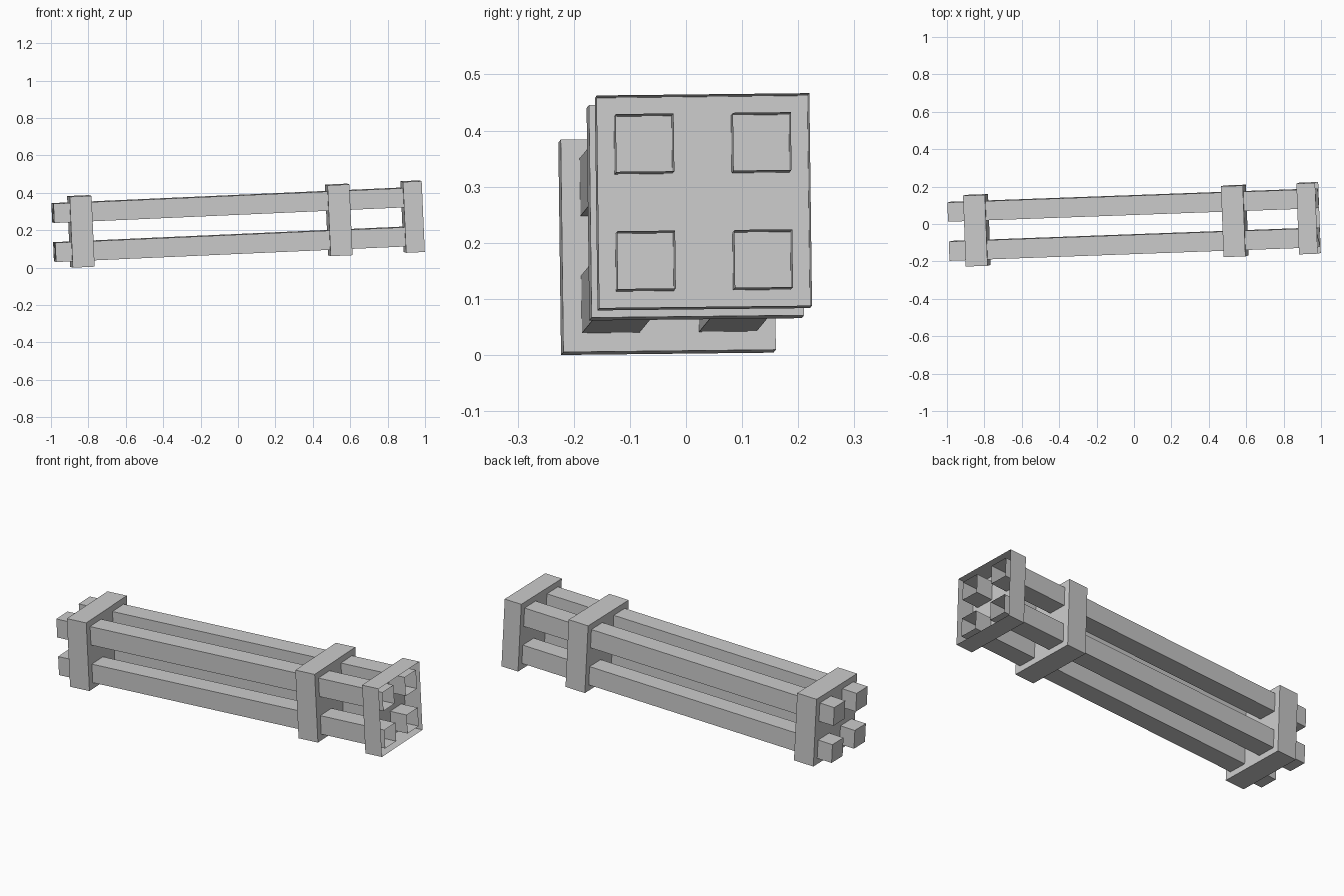
import bpy, bmesh
from mathutils import Matrix

if "Cube" in bpy.data.objects:
    bpy.data.objects.remove(bpy.data.objects["Cube"])

# Whole assembly is slightly turned, pitched up and rolled
FRAME = (Matrix.Translation((0, -0.003, 0.2315))
         @ Matrix.Rotation(0.0365, 4, 'Z')
         @ Matrix.Rotation(-0.0445, 4, 'Y')
         @ Matrix.Rotation(0.011, 4, 'X'))


def box(name, x0, x1, width, y=0.0, z=0.0, open_end=False):
    """Square-section box along local x; optionally without its +x face."""
    bm = bmesh.new()
    bmesh.ops.create_cube(bm, size=1.0)
    bm.normal_update()
    if open_end:
        ends = [f for f in bm.faces if f.normal.x > 0.9]
        bmesh.ops.delete(bm, geom=ends, context='FACES_ONLY')
    bm.transform(FRAME
                 @ Matrix.Translation(((x0 + x1) / 2, y, z))
                 @ Matrix.Diagonal((x1 - x0, width, width, 1)))
    mesh = bpy.data.meshes.new(name)
    bm.to_mesh(mesh)
    bm.free()
    ob = bpy.data.objects.new(name, mesh)
    bpy.context.collection.objects.link(ob)


# Four square rods, hollow at the right end
for sy, side in ((-1, "front"), (1, "back")):
    for sz, level in ((-1, "lower"), (1, "upper")):
        box(f"{side}_{level}_rod", -0.987, 0.985, 0.103,
            sy * 0.1045, sz * 0.1045, open_end=True)

# Two solid clamp plates and an open end cap
box("left_plate", -0.90, -0.783, 0.379)
box("middle_plate", 0.481, 0.598, 0.379)
box("end_cap", 0.885, 0.985, 0.379, open_end=True)
